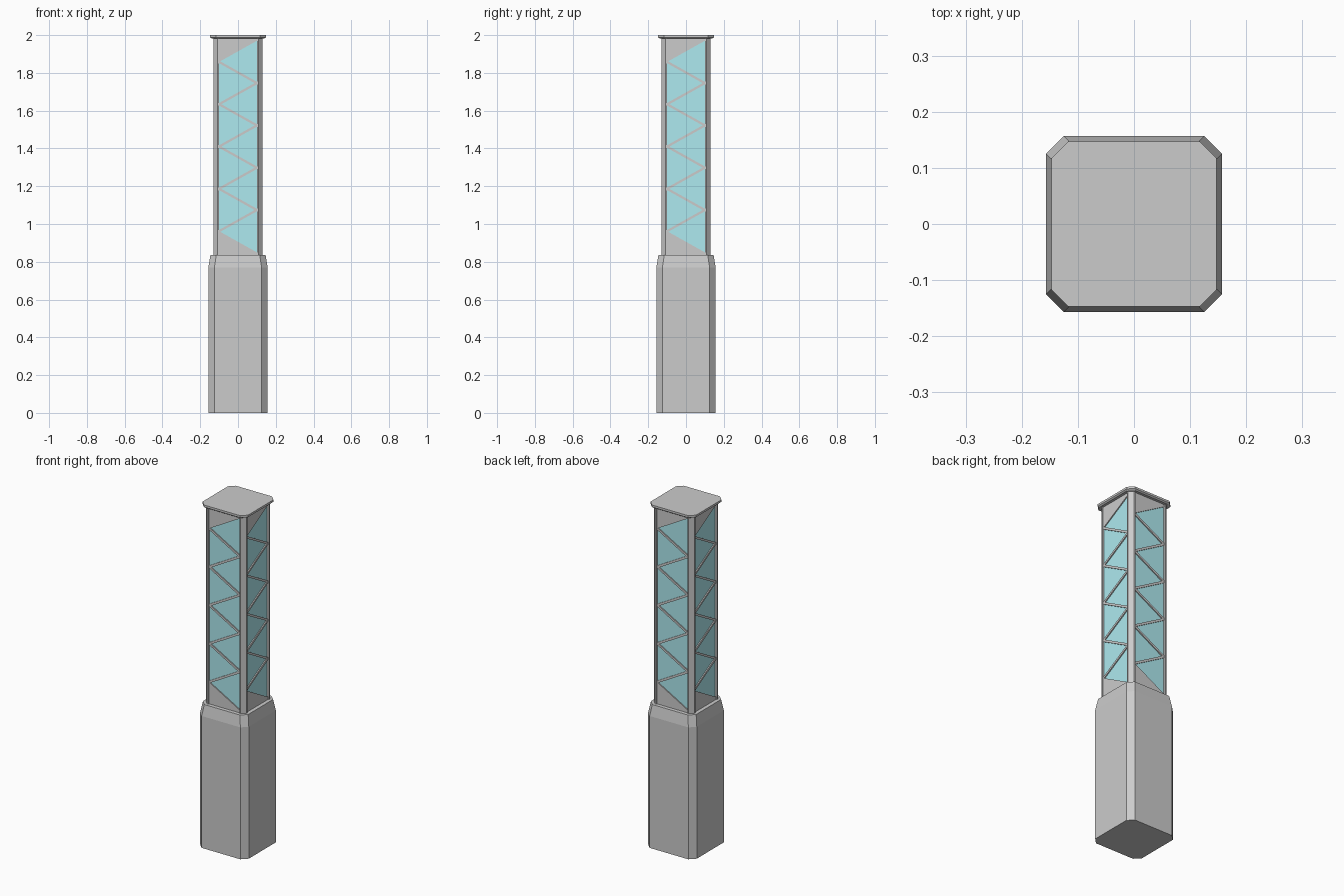
import bpy, math
from mathutils import Matrix

if "Cube" in bpy.data.objects:
    bpy.data.objects.remove(bpy.data.objects["Cube"])

glass = bpy.data.materials.new("pale_glass")
glass.diffuse_color = (0.42, 0.82, 0.87, 1)
glass.use_nodes = True
glass.node_tree.nodes["Principled BSDF"].inputs["Base Color"].default_value = glass.diffuse_color


def make(name, verts, faces, mat=None):
    me = bpy.data.meshes.new(name)
    me.from_pydata(verts, [], faces)
    ob = bpy.data.objects.new(name, me)
    bpy.context.collection.objects.link(ob)
    if mat:
        me.materials.append(mat)
    return ob


def loft(name, rings):
    """Stack of chamfered squares: (z, half width, chamfer corner)."""
    verts, faces = [], []
    for z, h, c in rings:
        verts += [(x, y, z) for x, y in ((c, -h), (h, -c), (h, c), (c, h),
                                        (-c, h), (-h, c), (-h, -c), (-c, -h))]
    for r in range(len(rings) - 1):
        for i in range(8):
            j = (i + 1) % 8
            faces.append((r*8+i, r*8+j, r*8+8+j, r*8+8+i))
    faces += [tuple(range(7, -1, -1)), tuple(range(len(verts)-8, len(verts)))]
    return make(name, verts, faces)


def slab(name, outline, y0, y1, angle, mat=None):
    """Counter-clockwise (x, z) outline extruded from y0 (front) to y1, turned about z."""
    n = len(outline)
    rot = Matrix.Rotation(angle, 4, 'Z')
    verts = [(x, y, z) for y in (y0, y1) for x, z in outline]
    faces = [tuple(range(n)), tuple(range(2*n-1, n-1, -1))]
    faces += [(i, i+n, (i+1) % n + n, (i+1) % n) for i in range(n)]
    ob = make(name, verts, faces, mat)
    ob.data.transform(rot)
    return ob


# Solid base with tapered shoulder, and the thin cap
loft("base", [(0, .157, .125), (.77, .157, .125), (.835, .146, .115)])
loft("cap", [(1.982, .139, .111), (1.988, .147, .117), (2, .147, .117)])

Z0, Z1 = .835, 1.983          # shaft range
W, FACE, GLASS = .1, .130, .118
LOW, STEP, N = .85, .112, 10  # zigzag nodes, starting on the right side
nodes = [(W if i % 2 == 0 else -W, LOW + i*STEP) for i in range(N + 1)]

for k in range(4):
    a = k * math.pi / 2
    # Chamfered corner post
    post = [(W, -FACE), (.108, -FACE), (FACE, -.108), (FACE, -W), (W, -W)]
    rot = Matrix.Rotation(a, 4, 'Z')
    verts = [rot @ Matrix.Translation((x, y, z)).translation for z in (Z0, Z1) for x, y in post]
    make(f"corner_post_{k}", verts,
         [(4, 3, 2, 1, 0), (5, 6, 7, 8, 9)] + [(i, (i+1) % 5, (i+1) % 5+5, i+5) for i in range(5)])

    # Glass pane behind the lattice
    slab(f"glass_pane_{k}", [(-W, Z0), (W, Z0), (W, Z1), (-W, Z1)], -GLASS, -.1, a, glass)

    # Solid panels closing the bottom and top of the window
    slab(f"lower_panel_{k}", [(-W, Z0), (W, Z0), nodes[0], nodes[1]], -.124, -.11, a)
    slab(f"upper_panel_{k}", [nodes[-2], nodes[-1], (W, Z1), (-W, Z1)], -.124, -.11, a)

    # Zigzag struts
    t = .007
    for i in range(1, N - 1):
        (xa, za), (xb, zb) = sorted((nodes[i], nodes[i+1]))
        slab(f"strut_{k}_{i}", [(xa, za-t), (xb, zb-t), (xb, zb+t), (xa, za+t)],
             -.124, -.112, a)
